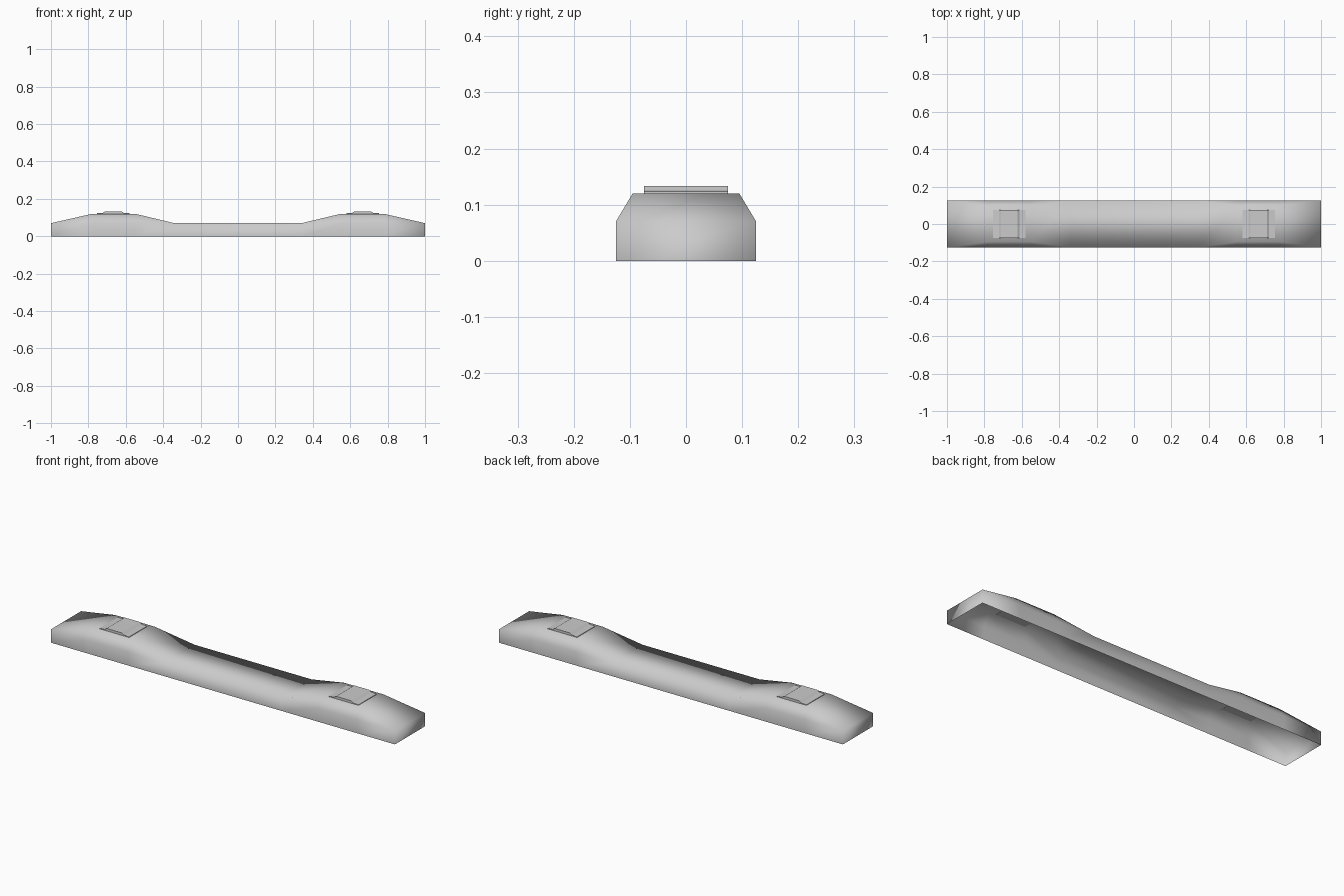
import bpy

if "Cube" in bpy.data.objects:
    bpy.data.objects.remove(bpy.data.objects["Cube"])


def make(name, verts, faces, smooth=True):
    mesh = bpy.data.meshes.new(name)
    mesh.from_pydata(verts, [], faces)
    mesh.update()
    for p in mesh.polygons:
        p.use_smooth = smooth
    obj = bpy.data.objects.new(name, mesh)
    bpy.context.collection.objects.link(obj)
    return obj


# Bar body: open-bottomed shell lofted from cross sections (x, top half width, top height)
W, SHOULDER = 0.125, 0.07
half = [(0.34, W, 0.07), (0.55, 0.095, 0.12), (0.78, 0.095, 0.12), (1.0, W, 0.07)]
sections = [(-x, w, h) for x, w, h in reversed(half)] + half
verts = []
for x, w, h in sections:
    sx = x
    verts += [(sx, -W, 0), (sx, -W, SHOULDER), (x, -w, h),
              (x, w, h), (sx, W, SHOULDER), (sx, W, 0)]
faces = []
for s in range(len(sections) - 1):
    a, b = 6 * s, 6 * s + 6
    faces += [(a + i, b + i, b + i + 1, a + i + 1) for i in range(5)]
last = 6 * (len(sections) - 1)
faces += [(0, 1, 4, 5), (last, last + 5, last + 4, last + 1)]
body = make("bar_body", verts, faces)
weld = body.modifiers.new("weld", "WELD")
weld.merge_threshold = 0.0005

# Raised pads: a thin lip with a bevelled block, profile extruded across the bar
profile = [(-0.086, 0.119), (-0.086, 0.123), (-0.056, 0.125), (-0.044, 0.133),
           (0.044, 0.133), (0.056, 0.125), (0.086, 0.123), (0.086, 0.119)]
n = len(profile)
for side, label in ((-1, "left"), (1, "right")):
    cx = side * 0.667
    pv = [(cx + x, y, z) for y in (-0.075, 0.075) for x, z in profile]
    pf = [(i, i + n, (i + 1) % n + n, (i + 1) % n) for i in range(n)]
    pf += [tuple(reversed(range(n))), tuple(range(n, 2 * n))]
    pad = make(label + "_pad", pv, pf, smooth=False)
    # make every face point outwards
    import bmesh
    bm = bmesh.new()
    bm.from_mesh(pad.data)
    bmesh.ops.recalc_face_normals(bm, faces=bm.faces)
    bm.to_mesh(pad.data)
    bm.free()
